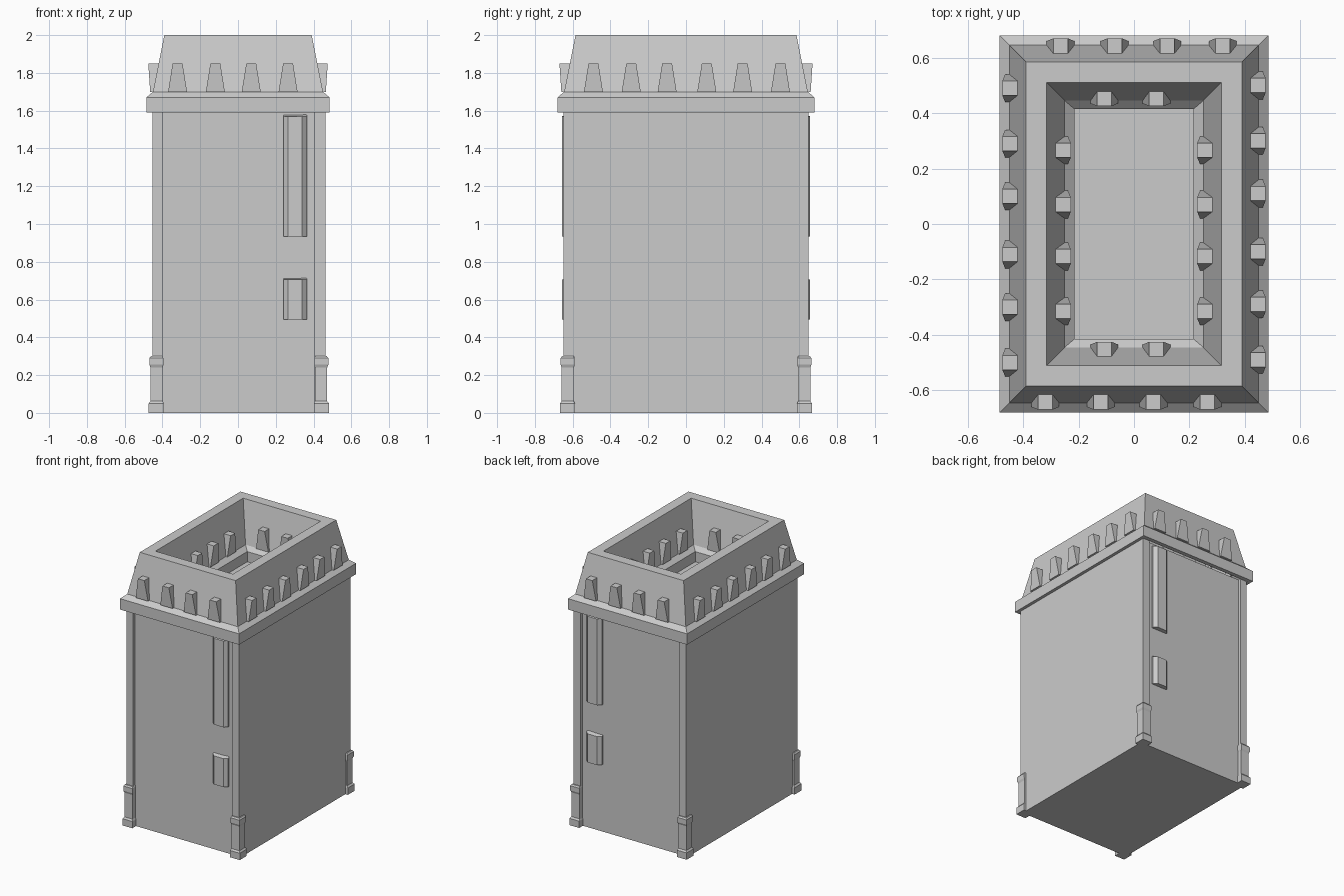
import bpy
import bmesh
from math import pi
from mathutils import Matrix, Vector

cube = bpy.data.objects.get("Cube")
if cube:
    bpy.data.objects.remove(cube, do_unlink=True)

stone = bpy.data.materials.new("light_grey")
stone.use_nodes = True
GREY = (0.6, 0.6, 0.6, 1)
stone.diffuse_color = GREY
stone.node_tree.nodes["Principled BSDF"].inputs["Base Color"].default_value = GREY


def finish(name, bm):
    bmesh.ops.recalc_face_normals(bm, faces=bm.faces)
    mesh = bpy.data.meshes.new(name)
    bm.to_mesh(mesh)
    bm.free()
    mesh.materials.append(stone)
    obj = bpy.data.objects.new(name, mesh)
    bpy.context.collection.objects.link(obj)
    return obj


def loft(name, rings, matrix=Matrix(), caps=True):
    """Skin a stack of equally sized point rings."""
    bm = bmesh.new()
    loops = [[bm.verts.new(matrix @ Vector(p)) for p in ring] for ring in rings]
    n = len(loops[0])
    for low, high in zip(loops, loops[1:]):
        for i in range(n):
            j = (i + 1) % n
            bm.faces.new((low[i], low[j], high[j], high[i]))
    if caps:
        bm.faces.new(loops[0])
        bm.faces.new(loops[-1])
    return finish(name, bm)


def rect(x0, x1, y0, y1, z):
    return [(x0, y0, z), (x1, y0, z), (x1, y1, z), (x0, y1, z)]


# Tower body: flat long sides, recessed panels between corner pilasters
LEFT, RIGHT, DEEP, RECESS = -0.453, 0.462, 0.648, 0.625
half = [(LEFT, -DEEP), (-0.4, -DEEP), (-0.4, -RECESS),
        (0.405, -RECESS), (0.405, -DEEP), (RIGHT, -DEEP)]
outline = half + [(x, -y) for x, y in reversed(half)]
loft("tower_body", [[(x, y, z) for x, y in outline] for z in (0, 1.595)])

# Crown: collar, sloped parapet, rim and sloped inner well
crown = [(0.459, 0.649, 1.59), (0.485, 0.68, 1.59), (0.485, 0.68, 1.67),
         (0.45, 0.645, 1.7), (0.39, 0.585, 2), (0.315, 0.51, 2),
         (0.25, 0.445, 1.7), (0.215, 0.415, 1.67), (0.215, 0.415, 1.59)]
loft("crown", [rect(-x, x, -y, y, z) for x, y, z in crown], caps=False)


# Tapered battlement teeth, built with their outer face toward -y
def tooth(name, along, angle, outer_top, outer_low, back_top, back_low):
    rings = [rect(along - w, along + w, -out, -back, z)
             for w, out, back, z in ((0.05, outer_low, back_low, 1.7),
                                     (0.026, outer_top, back_top, 1.85))]
    loft(name, rings, Matrix.Rotation(angle, 4, "Z"))


SHORT = (-0.32, -0.12, 0.07, 0.265)
LONG = (-0.49, -0.29, -0.1, 0.11, 0.3, 0.5)
for label, turn in (("front", 0), ("back", pi)):
    for i, a in enumerate(SHORT):
        tooth(f"outer_tooth_{label}_{i}", a, turn, 0.67, 0.66, 0.6, 0.63)
for label, turn in (("left", pi / 2), ("right", -pi / 2)):
    for i, a in enumerate(LONG):
        tooth(f"outer_tooth_{label}_{i}", a, turn, 0.475, 0.465, 0.41, 0.44)

INNER_SHORT = (-0.107, 0.081)
INNER_LONG = (-0.315, -0.117, 0.07, 0.266)
for label, turn, sign in (("front", 0, 1), ("back", pi, -1)):
    for i, a in enumerate(INNER_SHORT):
        tooth(f"inner_tooth_{label}_{i}", a * sign, turn, 0.49, 0.46, 0.425, 0.435)
for label, turn, sign in (("left", pi / 2, 1), ("right", -pi / 2, -1)):
    for i, a in enumerate(INNER_LONG):
        tooth(f"inner_tooth_{label}_{i}", a * sign, turn, 0.295, 0.265, 0.228, 0.238)

# Corner feet: block base, slim shaft and flared cap
FOOT = [(0.02, 0), (0.02, 0.05), (0.01, 0.062), (0.01, 0.24),
        (0.016, 0.255), (0.016, 0.29), (0.008, 0.3)]
for sx, edge in ((-1, LEFT), (1, RIGHT)):
    for sy in (-1, 1):
        rings = []
        for out, z in FOOT:
            inset = 0.05 + out * 0.5
            rings.append(rect(edge + sx * out, edge - sx * inset,
                              sy * (DEEP + out), sy * (DEEP - inset), z))
        side = "left" if sx > 0 else "right"
        loft(f"{'front' if sy < 0 else 'back'}_{side}_foot", rings)

# Raised window strips with chamfered sides and a sloping head
SECTION = [(0.24, 0.615, 0), (0.24, 0.635, 0.01), (0.265, 0.657, 0),
           (0.34, 0.657, 0), (0.365, 0.635, 0.01), (0.365, 0.615, 0)]
for face, sy in (("front", -1), ("back", 1)):
    for label, z0, z1 in (("lower", 0.495, 0.705), ("upper", 0.935, 1.57)):
        bottom = [(x, sy * y, z0) for x, y, _ in SECTION]
        top = [(x, sy * y, z1 + (0.012 if y < 0.62 else 0)) for x, y, _ in SECTION]
        loft(f"{face}_{label}_strip", [bottom, top])
